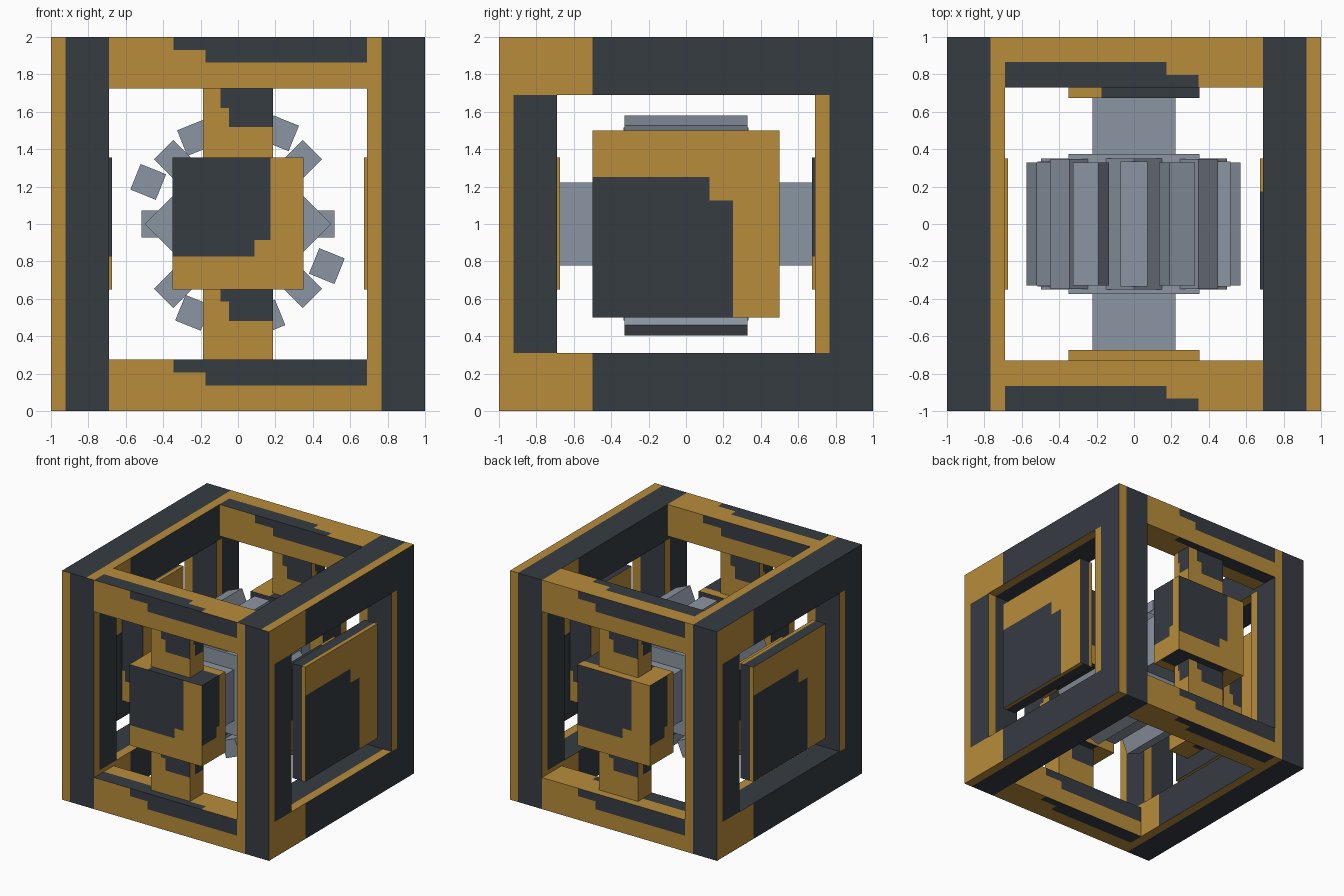
import bpy, bmesh, math
from mathutils import Vector, Matrix

old = bpy.data.objects.get("Cube")
if old:
    bpy.data.objects.remove(old, do_unlink=True)


def material(name, rgb):
    m = bpy.data.materials.new(name)
    m.use_nodes = True
    m.diffuse_color = (*rgb, 1)
    m.node_tree.nodes["Principled BSDF"].inputs["Base Color"].default_value = (*rgb, 1)
    return m


GOLD = material("gold", (0.48, 0.265, 0.043))
DARK = material("charcoal", (0.037, 0.045, 0.055))
GREY = material("steel grey", (0.26, 0.30, 0.36))

# Paint layouts: for each face direction, the axes the dark area runs along.
# Lower case starts at the low end of the axis, upper case at the high end.
FRAME = {"-y": "X", "+y": "x", "+x": "Y", "-x": "y", "+z": "x", "-z": "x"}
BEAM = {"-y": "XZ", "+y": "xZ", "+x": "YZ", "-x": "yZ", "+z": "xy", "-z": "xY"}
BLOCK = {"-y": "xZ", "+y": "XZ", "+x": "yZ", "-x": "YZ", "+z": "Xy", "-z": "XY"}
PLATE = {"-y": "x", "+y": "X", "+x": "yz", "-x": "Yz", "+z": "x", "-z": "x"}
NOTCH = {0.75: 0.125, 0.5: 0.25}


def finish(name, bm, mats):
    mesh = bpy.data.meshes.new(name)
    bm.to_mesh(mesh)
    bm.free()
    for m in mats:
        mesh.materials.append(m)
    ob = bpy.data.objects.new(name, mesh)
    bpy.context.collection.objects.link(ob)
    return ob


def cuboid(lo, hi):
    lo, hi = Vector(lo), Vector(hi)
    bm = bmesh.new()
    bmesh.ops.create_cube(bm, size=1)
    bmesh.ops.scale(bm, vec=hi - lo, verts=bm.verts)
    bmesh.ops.translate(bm, vec=(lo + hi) / 2, verts=bm.verts)
    return bm


def painted_box(name, lo, hi, layout, limits):
    """Gold box whose faces carry a stepped dark area."""
    bm = cuboid(lo, hi)
    size = [h - l for l, h in zip(lo, hi)]
    for axis, limit in enumerate(limits):
        step = NOTCH[limit]
        normal = Vector((axis == 0, axis == 1, axis == 2))
        for f in {limit, limit - step, 1 - limit, 1 - limit + step}:
            geom = bm.verts[:] + bm.edges[:] + bm.faces[:]
            bmesh.ops.bisect_plane(bm, geom=geom, dist=1e-5, plane_no=normal,
                                   plane_co=normal * (lo[axis] + f * size[axis]))
    bm.normal_update()
    for face in bm.faces:
        n, c = face.normal, face.calc_center_median()
        axis = max(range(3), key=lambda i: abs(n[i]))
        key = ("+" if n[axis] > 0 else "-") + "xyz"[axis]
        inside, corner = True, True
        for letter in layout[key]:
            i = "xyz".index(letter.lower())
            t = (c[i] - lo[i]) / size[i]
            t = 1 - t if letter.isupper() else t
            inside = inside and t < limits[i]
            corner = corner and t > limits[i] - NOTCH[limits[i]]
        notched = len(layout[key]) == 2 and corner
        face.material_index = 1 if inside and not notched else 0
    return finish(name, bm, [GOLD, DARK])


def span(sign, a, b):
    """Interval a..b on the positive side, or its reflection."""
    return (a, b) if sign > 0 else (-b, -a)


THREE = (0.75, 0.75, 0.75)
SIDES = ((1, "left"), (-1, "right"))
ENDS = ((-1, "front"), (1, "back"))
LEVELS = ((0, "lower"), (1, "upper"))

# Outer frame: posts and rails
for sx, side in SIDES:
    x0, x1 = span(sx, 0.69, 1)
    for sy, end in ENDS:
        y0, y1 = span(sy, 0.69, 1)
        painted_box(f"{end}_{side}_post", (x0, y0, 0.31), (x1, y1, 1.69), FRAME, THREE)
    for top, level in LEVELS:
        z0 = 1.69 * top
        painted_box(f"{level}_{side}_rail", (x0, -1, z0), (x1, 1, z0 + 0.31), FRAME, THREE)

for sy, end in ENDS:
    y0, y1 = span(sy, 0.73, 1)
    c0, c1 = span(sy, 0.745, 0.93)
    for top, level in LEVELS:
        z0 = 1.725 * top
        painted_box(f"{level}_{end}_beam", (-0.69, y0, z0), (0.69, y1, z0 + 0.275),
                    BEAM, (0.75, 0.5, 0.5))
        # Struts holding the bearing blocks
        z0 = 0.275 + 1.035 * top
        painted_box(f"{level}_{end}_strut", (-0.188, c0, z0), (0.188, c1, z0 + 0.415),
                    BEAM, (0.75, 0.75, 0.5))
    # Bearing blocks at the axle ends
    y0, y1 = span(sy, 0.675, 1)
    painted_box(f"{end}_bearing_block", (-0.35, y0, 0.65), (0.35, y1, 1.355), BLOCK, THREE)

# Side plates with a block behind each
for sx, side in SIDES:
    x0, x1 = span(sx, 0.675, 0.95)
    painted_box(f"{side}_side_block", (x0, -0.35, 0.65), (x1, 0.35, 1.355), BEAM, THREE)
    x0, x1 = span(sx, 0.875, 1)
    painted_box(f"{side}_side_plate", (x0, -0.5, 0.5), (x1, 0.5, 1.5), PLATE, THREE)


def steel_bar(name, x, z, width, half_length, degrees):
    """Square bar lying along y, turned about its own axis."""
    h = width / 2
    bm = cuboid((-h, -half_length, -h), (h, half_length, h))
    turn = Matrix.Rotation(-math.radians(degrees), 4, "Y")
    bm.transform(Matrix.Translation((x, 0, 1 + z)) @ turn)
    finish(name, bm, [GREY])


# Rotor: axle, two crossed cores and a ring of teeth
steel_bar("axle", 0, 0, 0.445, 0.98, 0)
steel_bar("rotor_core", 0, 0, 0.7, 0.373, 0)
steel_bar("turned_rotor_core", 0, 0, 0.705, 0.35, 45)
for i in range(8):
    a = math.radians(45 * i)
    r = 0.488 if i % 2 else 0.443
    steel_bar("main_tooth", r * math.cos(a), r * math.sin(a), 0.147,
              0.348 if i % 2 else 0.335, 45 * i)
for x, z, turn in ((-0.48, 0.225, -22), (0.475, -0.225, -22), (0.23, 0.485, -22),
                   (-0.23, 0.46, 22), (0.157, -0.5, 22), (-0.24, -0.475, -22)):
    steel_bar("offset_tooth", x, z, 0.147, 0.328, turn)
